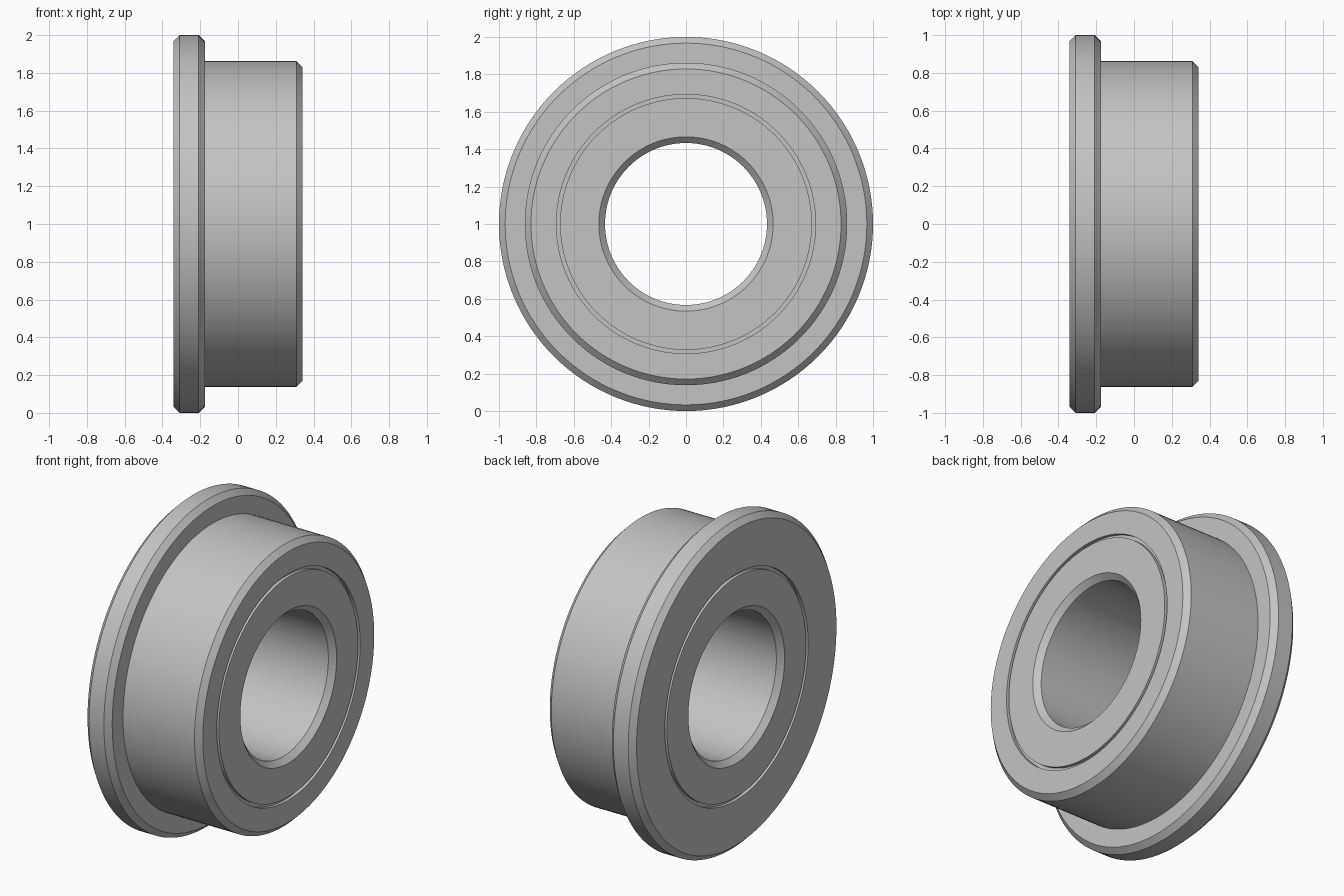
import bpy, bmesh, math
from mathutils import Matrix

if "Cube" in bpy.data.objects:
    bpy.data.objects.remove(bpy.data.objects["Cube"])

STEPS = 128
L, R = -0.342, 0.342        # end faces along x
C = 0.033                   # chamfer size
FLANGE_X = -0.175           # inner side of the flange
FLANGE_R, BODY_R, BORE_R = 1.0, 0.862, 0.433
GROOVE_IN, GROOVE_OUT, GROOVE_D = 0.673, 0.693, 0.02

# Closed half-section (x, radius), starting at the left end of the bore
profile = [
    (L + C, BORE_R), (L, BORE_R + C),
    # left face with ring groove
    (L, GROOVE_IN), (L + GROOVE_D, GROOVE_IN), (L + GROOVE_D, GROOVE_OUT), (L, GROOVE_OUT),
    # chamfered flange
    (L, FLANGE_R - C), (L + C, FLANGE_R), (FLANGE_X - C, FLANGE_R), (FLANGE_X, FLANGE_R - C),
    # body
    (FLANGE_X, BODY_R), (R - C, BODY_R), (R, BODY_R - C),
    # right face with ring groove
    (R, GROOVE_OUT), (R - GROOVE_D, GROOVE_OUT), (R - GROOVE_D, GROOVE_IN), (R, GROOVE_IN),
    # chamfered bore
    (R, BORE_R + C), (R - C, BORE_R),
]

steel = bpy.data.materials.new("steel grey")
steel.diffuse_color = (0.55, 0.55, 0.55, 1)
steel.use_nodes = True
steel.node_tree.nodes["Principled BSDF"].inputs["Base Color"].default_value = steel.diffuse_color

# Revolve the section about the x axis
bm = bmesh.new()
rings = []
for i in range(STEPS):
    a = 2 * math.pi * i / STEPS
    rings.append([bm.verts.new((x, r * math.cos(a), r * math.sin(a))) for x, r in profile])
n = len(profile)
for i in range(STEPS):
    a, b = rings[i], rings[(i + 1) % STEPS]
    for j in range(n):
        k = (j + 1) % n
        bm.faces.new((a[j], a[k], b[k], b[j]))
bmesh.ops.recalc_face_normals(bm, faces=bm.faces[:])
bmesh.ops.transform(bm, matrix=Matrix.Translation((0, 0, 1)), verts=bm.verts[:])

mesh = bpy.data.meshes.new("flanged_bearing")
bm.to_mesh(mesh)
bm.free()
mesh.materials.append(steel)
bearing = bpy.data.objects.new("flanged_bearing", mesh)
bpy.context.collection.objects.link(bearing)

# Smooth round walls, crisp chamfers
bpy.context.view_layer.objects.active = bearing
bearing.select_set(True)
bpy.ops.object.shade_smooth_by_angle(angle=math.radians(25))
